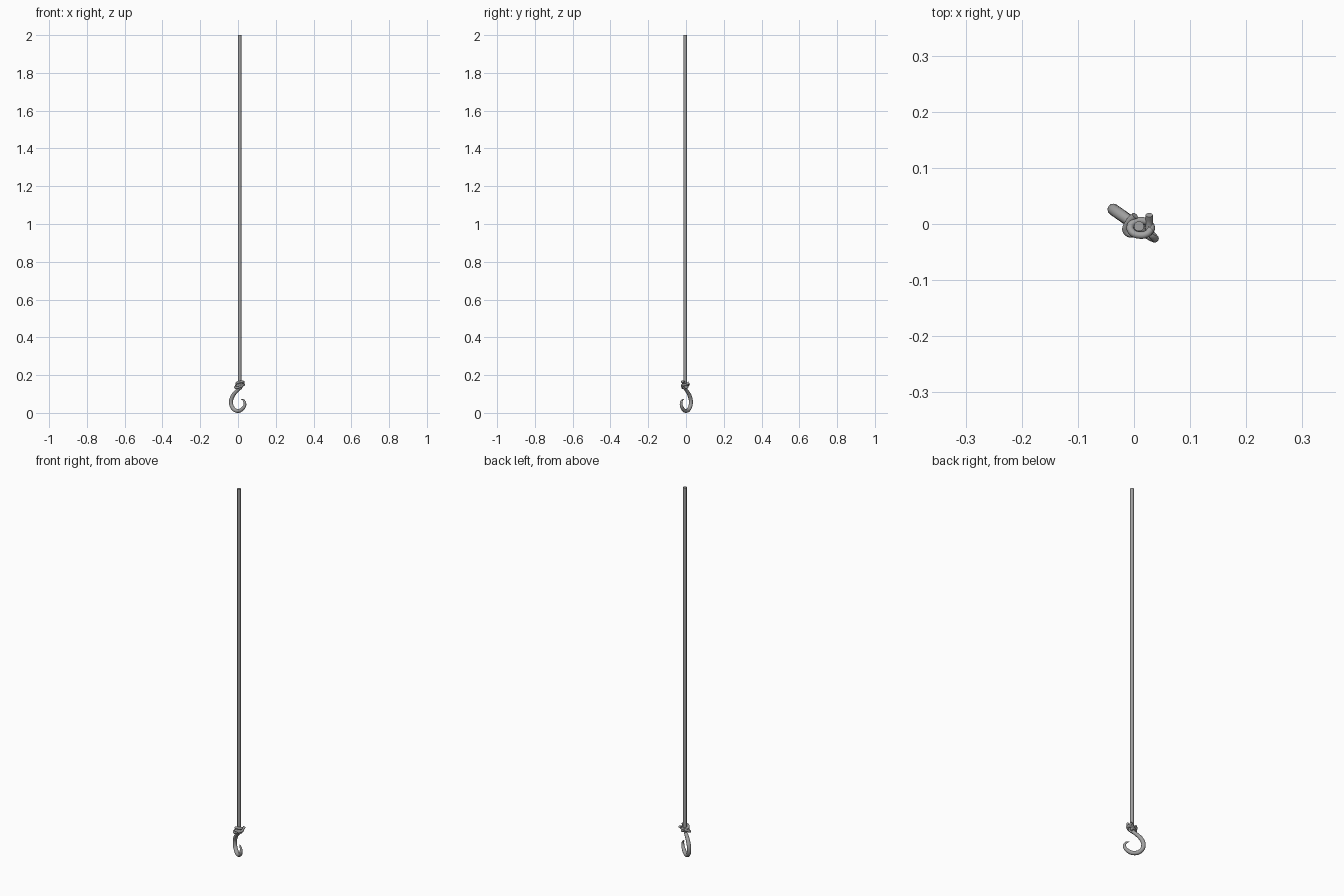
import bpy, math

if "Cube" in bpy.data.objects:
    bpy.data.objects.remove(bpy.data.objects["Cube"])

A = math.radians(-35)          # hook plane heading
steel = bpy.data.materials.new("dark_grey")
steel.diffuse_color = (0.36, 0.36, 0.36, 1)
steel.use_nodes = True
steel.node_tree.nodes["Principled BSDF"].inputs["Base Color"].default_value = steel.diffuse_color


def plane(u, z, v=0.0):
    """Point in the hook plane (u along it, v across it)."""
    return (u * math.cos(A) - v * math.sin(A), u * math.sin(A) + v * math.cos(A), z)


def tube(name, pts, radius, scales=None, cyclic=False):
    c = bpy.data.curves.new(name, 'CURVE')
    c.dimensions = '3D'
    c.bevel_depth = radius
    c.bevel_resolution = 4
    c.resolution_u = 8
    c.use_fill_caps = True
    c.materials.append(steel)
    s = c.splines.new('BEZIER')
    s.bezier_points.add(len(pts) - 1)
    s.use_cyclic_u = cyclic
    for i, p in enumerate(pts):
        b = s.bezier_points[i]
        b.co = p
        b.handle_left_type = b.handle_right_type = 'AUTO'
        b.radius = scales[i] if scales else 1.0
    o = bpy.data.objects.new(name, c)
    bpy.context.collection.objects.link(o)
    bpy.ops.object.select_all(action='DESELECT')
    o.select_set(True)
    bpy.context.view_layer.objects.active = o
    bpy.ops.object.convert(target='MESH')
    bpy.ops.object.shade_smooth_by_angle(angle=math.radians(50))
    return bpy.context.object


# Hook: shank, round bend and tapered inward tip (u, z, thickness)
hook = [(0.008, 0.128, .8), (-0.012, 0.113, .9), (-0.035, 0.088, 1), (-0.045, 0.058, 1),
        (-0.033, 0.025, 1), (-0.003, 0.0105, 1), (0.030, 0.022, .9), (0.045, 0.046, .7),
        (0.037, 0.066, .45), (0.021, 0.072, .1)]
tube("hook", [plane(u, z) for u, z, r in hook], 0.0105, [r for u, z, r in hook])

# Eye at the top of the shank
eye = [plane(0.010 + 0.012 * math.cos(t), 0.139 + 0.012 * math.sin(t))
       for t in [i * math.pi / 4 for i in range(8)]]
tube("hook_eye", eye, 0.0055, cyclic=True)

# Straight hanging line
X, Y = 0.009, -0.004
tube("rope", [(X, Y, 2.0), (X, Y, 0.15)], 0.009)

# Knot: strand through the eye, wrapped round the line
knot = [(X, Y, 0.158), plane(0.010, 0.145, -0.012), plane(0.010, 0.139, 0),
        plane(0.012, 0.135, 0.014)]
for i in range(15):
    t = math.radians(80 + i * 45)
    knot.append((0.012 + 0.019 * math.cos(t), -0.007 + 0.013 * math.sin(t),
                 0.138 + 0.0017 * i - 0.006 * (i / 14) * math.sin(t)))
tube("rope_knot", knot, 0.0065)

# Crossing strand that locks the wraps, with both loose ends at the back
tube("knot_tuck", [(0.027, 0.016, 0.160), (0.027, 0.004, 0.152), (0.024, -0.016, 0.145),
                   (0.004, -0.018, 0.136), (-0.013, -0.014, 0.133), (-0.010, 0.002, 0.142),
                   (0.002, 0.015, 0.152)], 0.0065)
